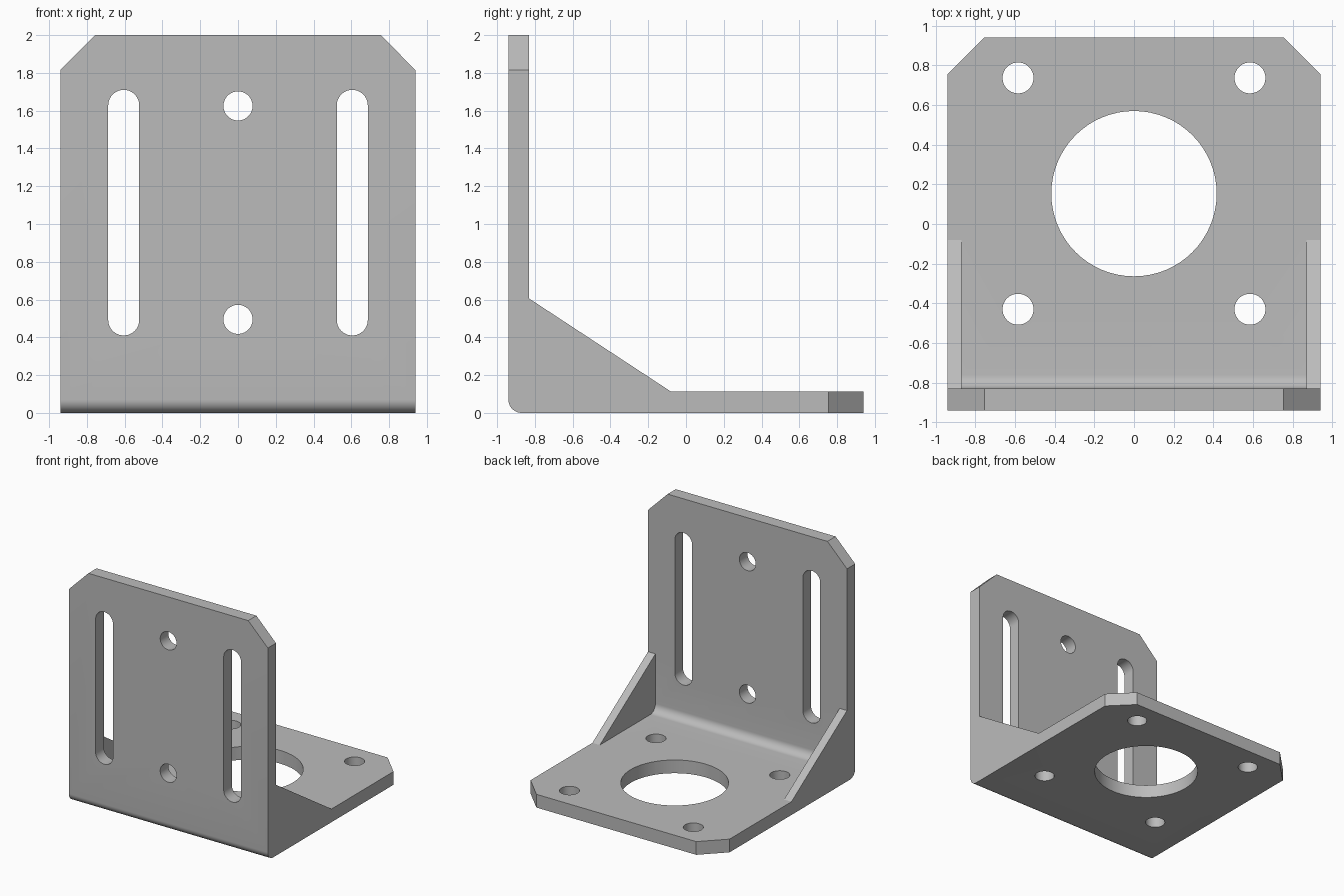
import bpy
import bmesh
import math
from mathutils import Vector, Matrix

if "Cube" in bpy.data.objects:
    bpy.data.objects.remove(bpy.data.objects["Cube"])

HALF, TOP = 0.94, 2.0           # half width / depth, full height
WALL_Y, BASE_Z = -0.83, 0.113   # inner faces of the wall and the base
BEND, CHAMFER, GUSSET = 0.07, 0.185, 0.07

steel = bpy.data.materials.new("grey steel")
steel.use_nodes = True
grey = (0.5, 0.5, 0.5, 1)
steel.diffuse_color = grey
steel.node_tree.nodes["Principled BSDF"].inputs["Base Color"].default_value = grey


def corner_arc(y, z, steps=10):
    """Rounded corner whose sharp point is (y, z), from the wall down to the base."""
    cy, cz = y + BEND, z + BEND
    angles = [math.pi + math.pi / 2 * i / steps for i in range(steps + 1)]
    return [(cy + BEND * math.cos(a), cz + BEND * math.sin(a)) for a in angles]


def make_object(name, bm):
    bmesh.ops.recalc_face_normals(bm, faces=bm.faces)
    mesh = bpy.data.meshes.new(name)
    bm.to_mesh(mesh)
    bm.free()
    mesh.materials.append(steel)
    obj = bpy.data.objects.new(name, mesh)
    bpy.context.collection.objects.link(obj)
    return obj


def prism(points, direction):
    bm = bmesh.new()
    face = bm.faces.new([bm.verts.new(p) for p in points])
    side = bmesh.ops.extrude_face_region(bm, geom=[face])["geom"]
    moved = [v for v in side if isinstance(v, bmesh.types.BMVert)]
    bmesh.ops.translate(bm, verts=moved, vec=direction)
    return bm


def side_prism(profile, half_width):
    return prism([(-half_width, y, z) for y, z in profile], Vector((2 * half_width, 0, 0)))


def cut(target, bm):
    cutter = make_object("cutter", bm)
    cutter.hide_render = True
    mod = target.modifiers.new("cut", "BOOLEAN")
    mod.operation, mod.solver, mod.object = "DIFFERENCE", "EXACT", cutter
    bpy.context.view_layer.objects.active = target
    bpy.ops.object.modifier_apply(modifier=mod.name)
    bpy.data.objects.remove(cutter)


def rounded_hole(radius, centre, length=0, upright=False, steps=32):
    """Round hole, or a slot when length is given; upright goes through the wall."""
    points = []
    for end in (0, 1):
        for i in range(steps + (1 if length else 0)):
            a = math.pi * (end + i / steps)
            shift = length / 2 * (1 - 2 * end)
            points.append(Vector((radius * math.cos(a), radius * math.sin(a) + shift, -0.2)))
    turn = Matrix.Rotation(math.pi / 2 if upright else 0, 4, "X")
    place = Matrix.Translation(centre) @ turn
    return prism([place @ p for p in points], turn @ Vector((0, 0, 0.4)))


# Bracket body: full side outline, gusset slope included
slope_top, slope_foot = (WALL_Y, 0.605), (-0.08, BASE_Z)
outline = [(-HALF, TOP)] + corner_arc(-HALF, 0)
outline += [(HALF, 0), (HALF, BASE_Z), slope_foot, slope_top, (WALL_Y, TOP)]
bm = side_prism(outline, HALF)

# Chamfered outer corners of the wall and the base
corners = []
for e in bm.edges:
    a, b = (v.co for v in e.verts)
    at_side = abs(a.x - b.x) < 0.001
    at_top = min(a.z, b.z) > TOP - 0.001
    at_back = min(a.y, b.y) > HALF - 0.001
    if at_side and (at_top or at_back):
        corners.append(e)
bmesh.ops.bevel(bm, geom=corners, offset=CHAMFER, segments=1, affect="EDGES")
bracket = make_object("angle_bracket", bm)

# Space between the two side gussets, with the inner bend
pocket = [slope_top] + corner_arc(WALL_Y, BASE_Z) + [slope_foot, (0, 0.4), (-0.5, 0.8)]
cut(bracket, side_prism(pocket, HALF - GUSSET))

# Base holes: large central opening and four screw holes
cut(bracket, rounded_hole(0.417, (0, 0.153, 0.05)))
for x in (-0.585, 0.585):
    for y in (-0.43, 0.737):
        cut(bracket, rounded_hole(0.078, (x, y, 0.05)))

# Wall holes: two screw holes and two long slots
for z in (0.495, 1.625):
    cut(bracket, rounded_hole(0.077, (0, -0.88, z), upright=True))
for x in (-0.605, 0.605):
    cut(bracket, rounded_hole(0.082, (x, -0.88, 1.06), length=1.136, upright=True))

# Smooth bends and bores, sharp edges elsewhere
bpy.ops.object.select_all(action="DESELECT")
bracket.select_set(True)
bpy.context.view_layer.objects.active = bracket
bpy.ops.object.shade_smooth_by_angle(angle=math.radians(30))
